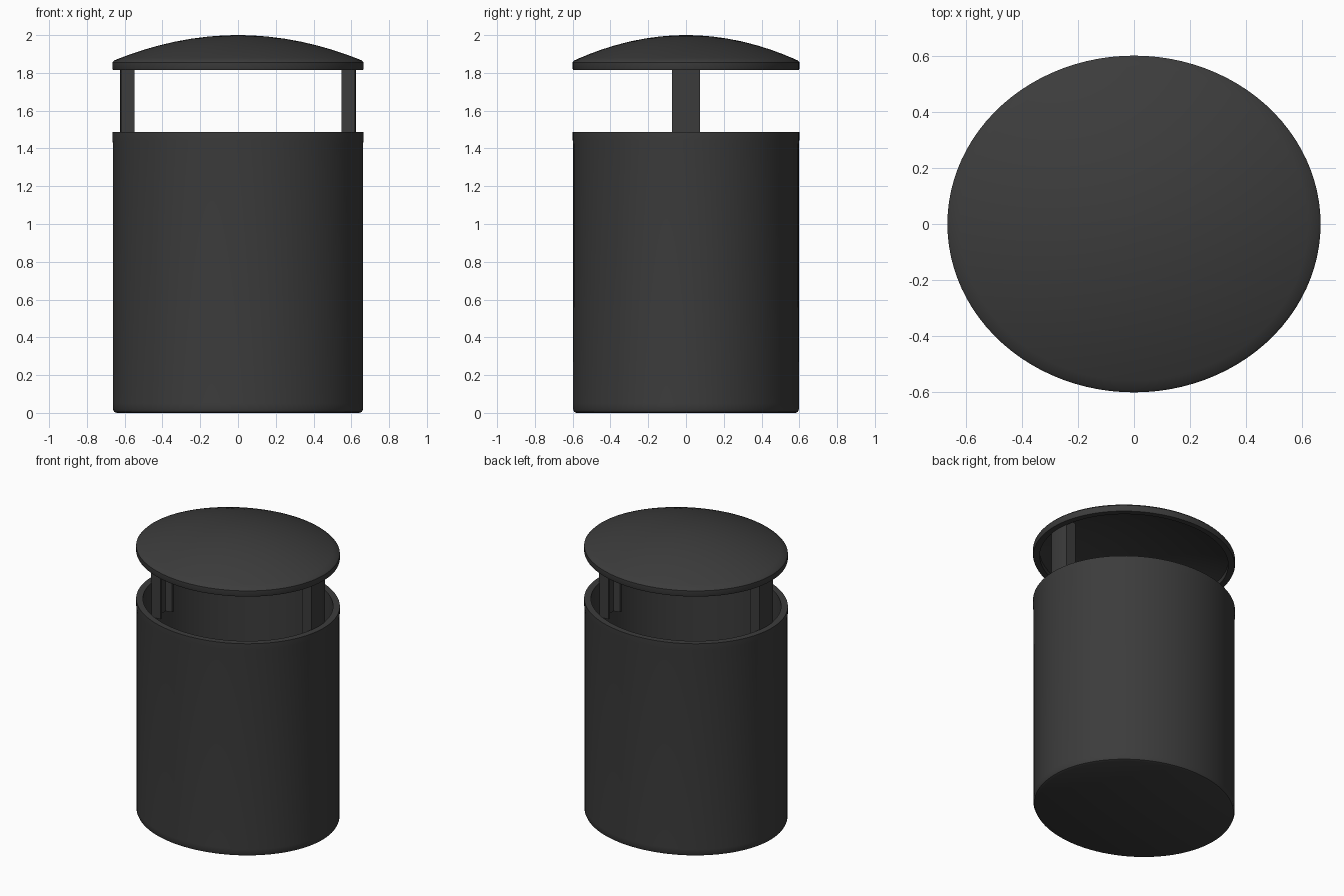
import bpy, bmesh, math

if "Cube" in bpy.data.objects:
    bpy.data.objects.remove(bpy.data.objects["Cube"])

RX, RY, SEG = 0.665, 0.6, 96

charcoal = bpy.data.materials.new("charcoal")
charcoal.diffuse_color = (0.045, 0.045, 0.045, 1)
charcoal.use_nodes = True
charcoal.node_tree.nodes["Principled BSDF"].inputs["Base Color"].default_value = charcoal.diffuse_color


def finish(name, bm, angle=35):
    bmesh.ops.recalc_face_normals(bm, faces=bm.faces)
    mesh = bpy.data.meshes.new(name)
    bm.to_mesh(mesh)
    bm.free()
    mesh.materials.append(charcoal)
    ob = bpy.data.objects.new(name, mesh)
    bpy.context.collection.objects.link(ob)
    bpy.ops.object.select_all(action='DESELECT')
    ob.select_set(True)
    bpy.context.view_layer.objects.active = ob
    bpy.ops.object.shade_smooth_by_angle(angle=math.radians(angle))
    return ob


def oval_lathe(name, profile):
    """Sweep (inset from the oval edge, height) points around the oval; both ends are capped."""
    bm = bmesh.new()
    rings = []
    for inset, z in profile:
        rings.append([bm.verts.new(((RX - inset * RX / RY) * math.cos(a),
                                    (RY - inset) * math.sin(a), z))
                      for a in (2 * math.pi * i / SEG for i in range(SEG))])
    for low, high in zip(rings, rings[1:]):
        for i in range(SEG):
            j = (i + 1) % SEG
            bm.faces.new((low[i], low[j], high[j], high[i]))
    bm.faces.new(rings[0])
    bm.faces.new(rings[-1])
    return finish(name, bm)


# Hollow bin: rounded foot, straight wall, slim lip and inner floor
oval_lathe("bin_body", [(0.02, 0), (0.008, 0.006), (0.002, 0.02), (0.002, 0.05),
                        (0.003, 1.42), (0.0, 1.445), (0.0, 1.487),
                        (0.04, 1.487), (0.04, 0.04)])


# Domed lid with a short vertical edge and a hollow underside
def dome(inset, top, drop):
    return top - drop * ((RY - inset) / RY) ** 2


insets = [0.008, 0.04, 0.09, 0.15, 0.22, 0.3, 0.38, 0.46, 0.53, 0.58, 0.597]
outer = [(d, dome(d, 2.0, 0.138)) for d in insets]
inner = [(d, dome(d, 1.965, 0.135)) for d in reversed(insets) if d > 0.035]
oval_lathe("lid", inner + [(0.04, 1.815), (0.003, 1.815), (0.0, 1.822), (0.0, 1.856)] + outer)

# Two curved posts hugging the inner wall, joining bin and lid
for side, name in ((-1, "left_post"), (1, "right_post")):
    bm = bmesh.new()
    steps = 8
    ys = [-0.075 + 0.15 * i / steps for i in range(steps + 1)]
    out = [(0.625 * math.sqrt(1 - (y / 0.56) ** 2), y) for y in ys]
    # Shallow channel along the inner face, with folded edges
    inn = [(0.547, 0.075), (0.547, 0.055), (0.59, 0.045),
           (0.59, -0.045), (0.547, -0.055), (0.547, -0.075)]
    base = bm.faces.new([bm.verts.new((side * x, y, 1.25)) for x, y in out + inn])
    top = bmesh.ops.extrude_face_region(bm, geom=[base])["geom"]
    bmesh.ops.translate(bm, vec=(0, 0, 0.6),
                        verts=[v for v in top if isinstance(v, bmesh.types.BMVert)])
    bmesh.ops.triangulate(bm, faces=[f for f in bm.faces if len(f.verts) > 4])
    finish(name, bm)
